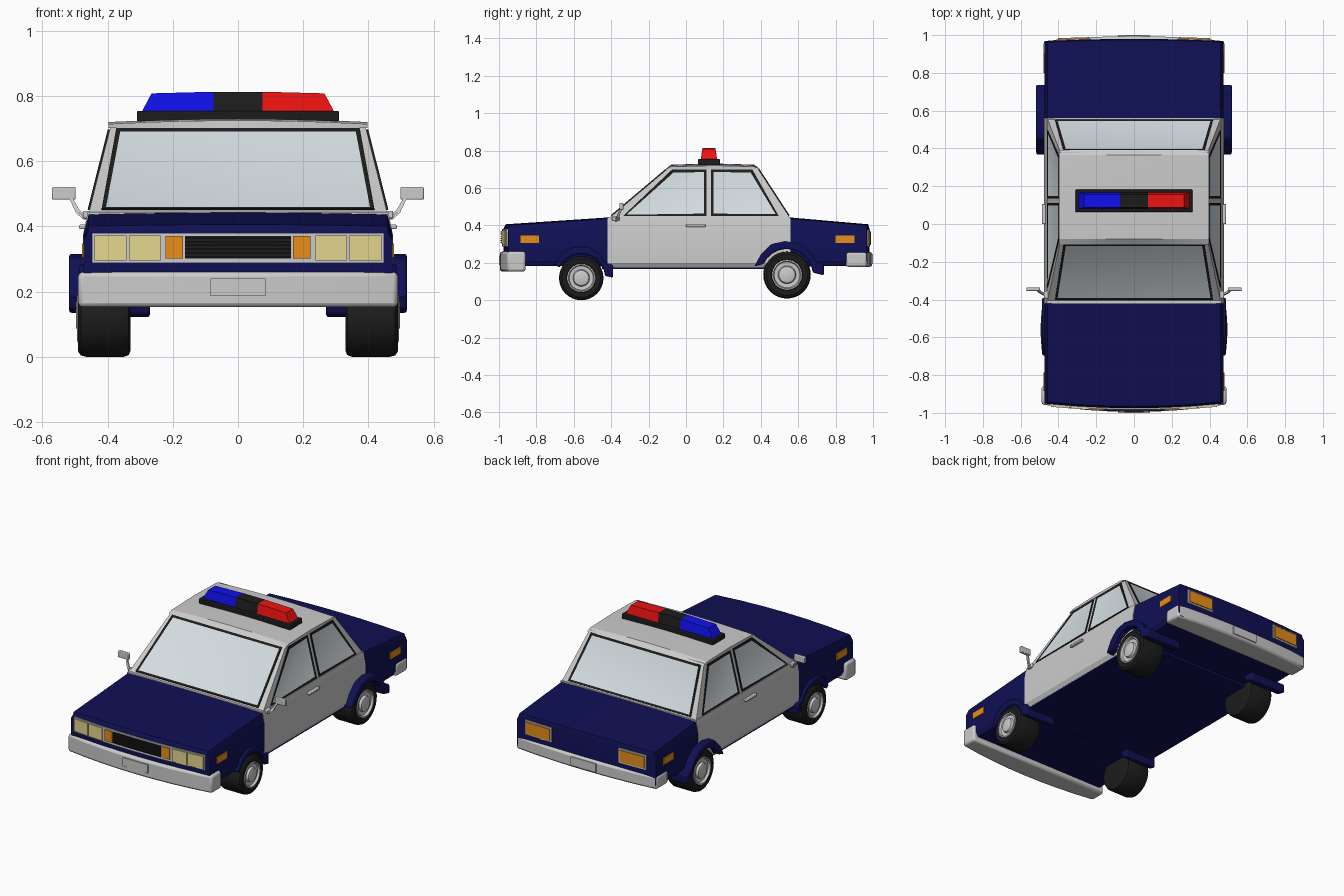
import bpy, bmesh, math
from mathutils import Vector

if "Cube" in bpy.data.objects:
    bpy.data.objects.remove(bpy.data.objects["Cube"])

def material(name, rgb):
    m = bpy.data.materials.new(name)
    m.diffuse_color = (*rgb, 1)
    m.use_nodes = True
    m.node_tree.nodes["Principled BSDF"].inputs["Base Color"].default_value = m.diffuse_color
    return m

NAVY = material("navy", (0.005, 0.005, 0.09))
BLACK = material("black", (0.012, 0.012, 0.012))
GLASS = material("glass", (0.66, 0.72, 0.75))
AMBER = material("amber", (0.8, 0.27, 0.01))
LAMP = material("lamp", (0.78, 0.68, 0.27))
BLUE = material("beacon_blue", (0.005, 0.005, 0.85))
RED = material("beacon_red", (0.85, 0.006, 0.006))

def ring_mesh(rings):
    """Skin a list of equal rings and cap both ends (last face = last ring)."""
    bm = bmesh.new()
    vs = [[bm.verts.new(p) for p in r] for r in rings]
    n = len(rings[0])
    for a, b in zip(vs, vs[1:]):
        for i in range(n):
            bm.faces.new((a[i], a[(i + 1) % n], b[(i + 1) % n], b[i]))
    bm.faces.new(vs[0])
    bm.faces.new(vs[-1])
    bmesh.ops.recalc_face_normals(bm, faces=bm.faces)
    bm.faces.ensure_lookup_table()
    return bm

def finish(name, bm, mats, mirror=False, bevel=0):
    me = bpy.data.meshes.new(name)
    bm.to_mesh(me)
    bm.free()
    ob = bpy.data.objects.new(name, me)
    bpy.context.collection.objects.link(ob)
    for m in mats:
        if m:
            me.materials.append(m)
    if bevel:
        b = ob.modifiers.new("bevel", "BEVEL")
        b.width, b.segments, b.limit_method = bevel, 2, "ANGLE"
    if mirror:
        ob.modifiers.new("mirror", "MIRROR")
    return ob

def loft(name, rings, mat=None, mirror=False, bevel=0):
    return finish(name, ring_mesh(rings), [mat], mirror, bevel)

def box(name, x, y, z, mat=None, mirror=False, bevel=0, taper=(0, 0)):
    def ring(h, a, b):
        return [(x[0]+a, y[0]+b, h), (x[1]-a, y[0]+b, h), (x[1]-a, y[1]-b, h), (x[0]+a, y[1]-b, h)]
    return loft(name, [ring(z[0], 0, 0), ring(z[1], *taper)], mat, mirror, bevel)

def side_prism(name, pts, x0, x1, mat, mirror=True, bevel=0):
    return loft(name, [[(x, y, z) for y, z in pts] for x in (x0, x1)], mat, mirror, bevel)

def crown(x, half=0.475):
    return 1 - (x / half) ** 2

XS = [-0.473, -0.458, -0.3, -0.15, 0, 0.15, 0.3, 0.458, 0.473]

# Bonnet and boot: side profiles lofted across the width with bowed ends
def deck(name, s, root, lip, end, bow):
    rings = []
    for x in XS:
        c = crown(x)
        pts = [(root, 0.18), (root, 0.437 + 0.006*c), (lip + s*bow*c, 0.40 + 0.006*c),
               (end + s*bow*c, 0.385), (end + s*bow*c, 0.185)]
        if abs(x) > 0.46:
            pts = [(y, min(max(z, 0.21), 0.36 if y != root else 0.38)) for y, z in pts]
        rings.append([(x, y, z) for y, z in pts])
    loft(name, rings, NAVY)

deck("bonnet", -1, -0.41, -0.94, -0.95, 0.025)
deck("boot", 1, 0.55, 0.962, 0.968, 0.012)

# Pale middle section and underbody
mid = []
for x in XS:
    hi, lo = (0.37, 0.2) if abs(x) > 0.46 else (0.445, 0.175)
    mid.append([(x*1.006, -0.42, lo), (x*1.006, 0.56, lo), (x*1.006, 0.56, hi), (x*1.006, -0.42, hi)])
loft("door_section", mid)
box("underbody", (-0.46, 0.46), (-0.45, 0.6), (0.166, 0.2), NAVY)

# Cabin and crowned roof
def cabin_ring(hw, y0, y1, z):
    return [(-hw, y0, z), (hw, y0, z), (hw, y1, z), (-hw, y1, z)]
loft("cabin", [cabin_ring(0.458, -0.41, 0.556, 0.44), cabin_ring(0.39, -0.09, 0.38, 0.71)])
roof = []
for i in range(7):
    x = -0.397 + 0.794 * i / 6
    c = 0.011 * crown(x, 0.397)
    roof.append([(x, y, z) for y, z in ((-0.108, 0.702), (-0.08, 0.714 + c), (0.15, 0.72 + c),
                                        (0.365, 0.714 + c), (0.393, 0.702))])
loft("roof", roof)

# Windows: thin black slab with an inset glass face
def window(name, pts, mirror=False):
    pts = [Vector(p) for p in pts]
    n = (pts[1] - pts[0]).cross(pts[2] - pts[0]).normalized()
    if n.dot(sum(pts, Vector()) / len(pts) - Vector((0, 0.15, 0.4))) < 0:
        n = -n
    bm = ring_mesh([[p - n*0.004 for p in pts], [p + n*0.006 for p in pts]])
    pane = bm.faces[-1]
    bmesh.ops.inset_individual(bm, faces=[pane], thickness=0.018, depth=-0.003)
    pane.material_index = 1
    finish(name, bm, [BLACK, GLASS], mirror)

def lerp(a, b, z):
    return a + (b - a) * (z - 0.44) / 0.27

for name, y0, y1 in (("windscreen", -0.41, -0.09), ("rear_window", 0.556, 0.38)):
    window(name, [(x, lerp(y0, y1, z), z) for x, z in
                  ((-0.418, 0.45), (0.418, 0.45), (0.373, 0.698), (-0.373, 0.698))])
for name, pts in (("front_side_window", ((-0.335, 0.45), (-0.075, 0.697), (0.11, 0.697), (0.11, 0.45))),
                  ("rear_side_window", ((0.135, 0.45), (0.135, 0.697), (0.355, 0.697), (0.495, 0.45)))):
    window(name, [(lerp(0.458, 0.39, z), y, z) for y, z in pts], True)

# Wheels and arches
def wheel(prefix, y, z, r):
    def lathe(name, prof, mat):
        loft(name, [[(x, y + q*math.cos(a), z + q*math.sin(a))
                     for a in (math.tau*k/32 for k in range(32))] for x, q in prof], mat, True)
    lathe(prefix + "_tyre", [(0.33, r*0.85), (0.335, r*0.95), (0.35, r), (0.465, r), (0.482, r*0.96),
                             (0.49, r*0.86), (0.488, r*0.66), (0.47, r*0.62)], BLACK)
    lathe(prefix + "_hub", [(0.46, r*0.64), (0.491, r*0.64), (0.493, r*0.58), (0.48, r*0.54),
                            (0.478, r*0.38), (0.492, r*0.34), (0.496, r*0.25)], None)

def arch(name, outer, cy, cz, r, x1):
    inner = [(cy + r*math.cos(math.radians(a)), cz + r*math.sin(math.radians(a))) for a in range(5, 156, 15)]
    side_prism(name, outer + inner, 0.27, x1, NAVY, bevel=0.008)

wheel("front_wheel", -0.56, 0.119, 0.119)
wheel("rear_wheel", 0.54, 0.136, 0.127)
arch("front_arch", [(-0.70, 0.19), (-0.66, 0.25), (-0.6, 0.285), (-0.53, 0.285), (-0.465, 0.25),
                    (-0.43, 0.195), (-0.39, 0.19), (-0.39, 0.12)], -0.56, 0.119, 0.128, 0.486)
arch("rear_arch", [(0.365, 0.18), (0.40, 0.245), (0.455, 0.3), (0.53, 0.316), (0.61, 0.3), (0.67, 0.25),
                   (0.70, 0.2), (0.737, 0.19), (0.737, 0.133)], 0.54, 0.136, 0.138, 0.518)

# Bumpers with bowed faces and number plates
def bumper(name, s, hw, y_in, y_corner, y_mid, z0, z1):
    plan = [(-hw, s*y_in)] + [(hw*k/4, s*(y_corner + (y_mid - y_corner)*(1 - (k/4)**2)))
                              for k in range(-4, 5)] + [(hw, s*y_in)]
    loft(name, [[(x, y, z) for x, y in plan] for z in (z0, z1)], bevel=0.013)

bumper("front_bumper", -1, 0.49, 0.858, 0.955, 0.995, 0.153, 0.26)
bumper("rear_bumper", 1, 0.478, 0.855, 0.968, 0.995, 0.178, 0.258)
box("front_plate", (-0.085, 0.085), (-1.0, -0.97), (0.187, 0.24))
box("rear_plate", (-0.085, 0.085), (0.97, 1.0), (0.193, 0.246))

# Lamps and grille follow the bowed nose and tail
def fascia(name, x0, x1, z0, z1, out, mat=None, rear=False, mirror=False):
    rings = []
    for i in range(7):
        x = x0 + (x1 - x0) * i / 6
        y = 0.968 + 0.012*crown(x) if rear else -0.95 - 0.025*crown(x)
        o = out if rear else -out
        rings.append([(x, y - o, z0), (x, y + o, z0), (x, y + o, z1), (x, y - o, z1)])
    loft(name, rings, mat, mirror)

fascia("nose_panel", -0.447, 0.447, 0.288, 0.38, 0.008)
fascia("outer_headlamp", 0.342, 0.44, 0.295, 0.373, 0.014, LAMP, mirror=True)
fascia("inner_headlamp", 0.238, 0.334, 0.295, 0.373, 0.014, LAMP, mirror=True)
fascia("front_indicator", 0.168, 0.222, 0.302, 0.371, 0.014, AMBER, mirror=True)
fascia("grille", -0.162, 0.162, 0.302, 0.371, 0.011, BLACK)
for k in range(6):
    z = 0.305 + k * 0.0115
    fascia("grille_slat", -0.162, 0.162, z, z + 0.005, 0.017, BLACK)
fascia("tail_lamp_frame", 0.228, 0.412, 0.287, 0.377, 0.006, rear=True, mirror=True)
fascia("tail_lamp", 0.238, 0.402, 0.296, 0.368, 0.012, AMBER, rear=True, mirror=True)
for name, y in (("front_side_marker", -0.885), ("rear_side_marker", 0.80)):
    box(name, (0.45, 0.479), (y, y + 0.1), (0.305, 0.347), AMBER, True)

# Door handles and mirrors
box("door_handle", (0.45, 0.487), (0.0, 0.105), (0.392, 0.406), None, True, 0.004)
box("mirror_foot", (0.44, 0.476), (-0.395, -0.355), (0.425, 0.448), None, True, 0.004)
for z0 in (0.432, 0.442):
    loft("mirror_arm", [[(x + dx, y, z), (x + dx, y + 0.012, z), (x + dx + 0.01, y + 0.012, z), (x + dx + 0.01, y, z)]
                        for x, y, z, dx in ((0.465, -0.38, z0 - 0.01, 0), (0.487, -0.37, z0 + 0.01, 0),
                                            (0.51, -0.352, 0.492, 0))], None, True)
box("mirror_head", (0.498, 0.57), (-0.355, -0.335), (0.482, 0.521), None, True, 0.004)

# Roof light bar
box("lightbar_base", (-0.31, 0.31), (0.063, 0.182), (0.722, 0.754), BLACK, bevel=0.004)
box("lightbar_centre", (-0.075, 0.075), (0.078, 0.167), (0.75, 0.813), BLACK, taper=(0, 0.01))
for name, s, mat in (("blue_beacon", -1, BLUE), ("red_beacon", 1, RED)):
    loft(name, [[(s*0.075, y0, z0), (s*0.075, y1, z0), (s*0.075, y1 - 0.01, 0.813), (s*0.075, y0 + 0.01, 0.813)]
                if k == 0 else
                [(s*0.296, y0, z0), (s*0.296, y1, z0), (s*0.265, y1 - 0.01, 0.808), (s*0.265, y0 + 0.01, 0.808)]
                for k, y0, y1, z0 in ((0, 0.078, 0.167, 0.75), (1, 0.078, 0.167, 0.75))], mat)

# Smooth only the gentle curves
bpy.ops.object.select_all(action="SELECT")
bpy.context.view_layer.objects.active = bpy.context.collection.objects[0]
bpy.ops.object.shade_smooth_by_angle(angle=math.radians(25))
